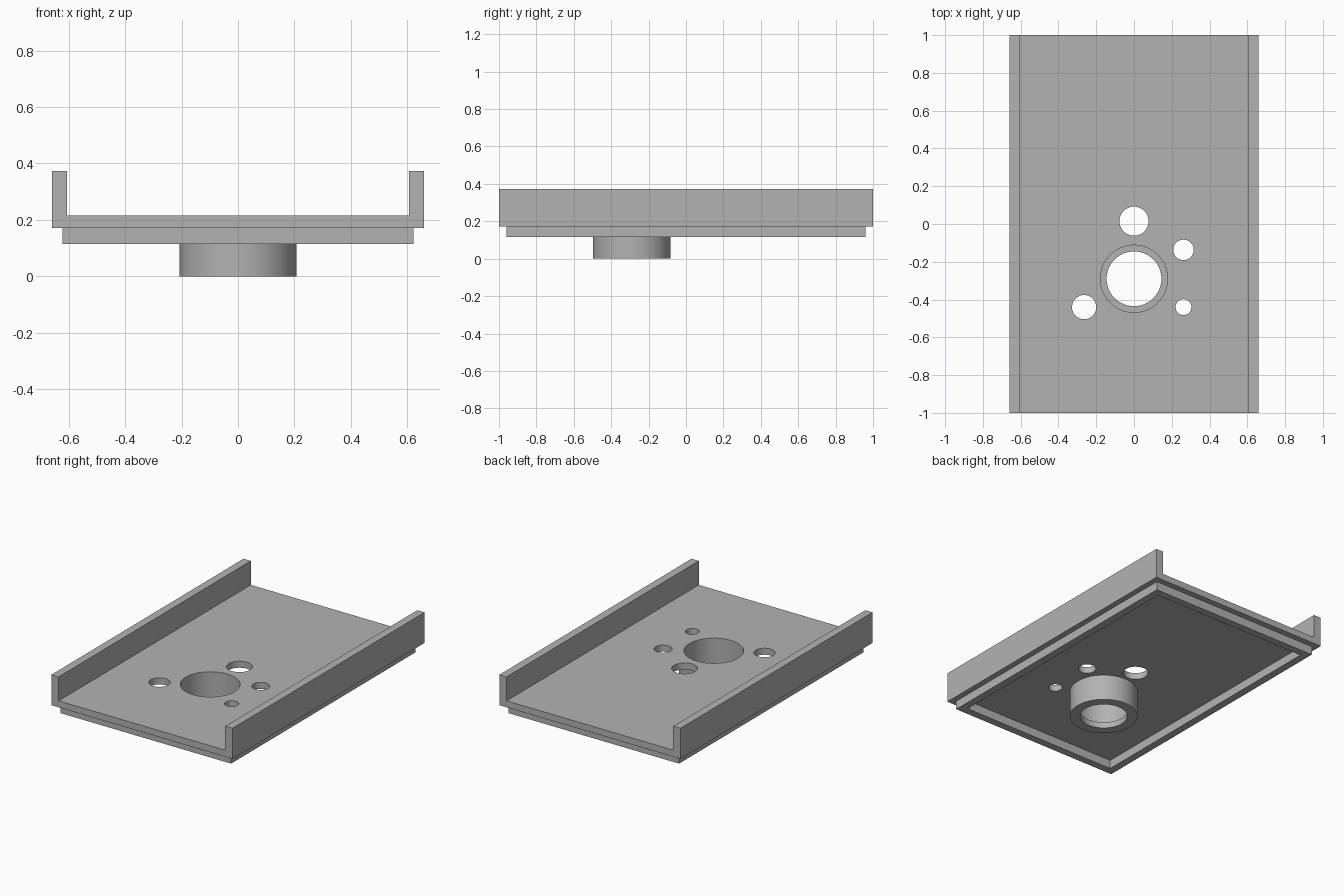
import bpy, bmesh, math

if "Cube" in bpy.data.objects:
    bpy.data.objects.remove(bpy.data.objects["Cube"], do_unlink=True)

grey = bpy.data.materials.new("plain grey")
grey.use_nodes = True
colour = (0.45, 0.45, 0.45, 1)
grey.diffuse_color = colour
grey.node_tree.nodes["Principled BSDF"].inputs["Base Color"].default_value = colour

BASE_Z, FLOOR_Z, WALL_Z = 0.172, 0.215, 0.373
RIM_Z = 0.115
BOSS_Y = -0.29
BORE_R = 0.178


def finish(name, bm):
    bmesh.ops.recalc_face_normals(bm, faces=bm.faces)
    mesh = bpy.data.meshes.new(name)
    bm.to_mesh(mesh)
    bm.free()
    mesh.materials.append(grey)
    obj = bpy.data.objects.new(name, mesh)
    bpy.context.collection.objects.link(obj)
    return obj


def activate(obj):
    bpy.ops.object.select_all(action='DESELECT')
    obj.select_set(True)
    bpy.context.view_layer.objects.active = obj


def smooth(obj):
    activate(obj)
    bpy.ops.object.shade_smooth_by_angle(angle=math.radians(30))


# Channel tray: a U profile pushed along y
half = [(0.607, FLOOR_Z), (0.607, WALL_Z), (0.66, WALL_Z), (0.66, BASE_Z)]
profile = half + [(-x, z) for x, z in reversed(half)]
bm = bmesh.new()
face = bm.faces.new([bm.verts.new((x, -1, z)) for x, z in profile])
ext = bmesh.ops.extrude_face_region(bm, geom=[face])
bmesh.ops.translate(bm, vec=(0, 2, 0),
                    verts=[v for v in ext["geom"] if isinstance(v, bmesh.types.BMVert)])
tray = finish("channel_tray", bm)

# Round holes through the floor: x, y, radius
holes = [(0, BOSS_Y, BORE_R), (0, 0.015, 0.077), (0.262, -0.137, 0.054),
         (0.262, -0.44, 0.042), (-0.264, -0.44, 0.064)]
bm = bmesh.new()
for x, y, r in holes:
    made = bmesh.ops.create_cone(bm, cap_ends=True, segments=64,
                                 radius1=r, radius2=r, depth=0.3)
    bmesh.ops.translate(bm, vec=(x, y, FLOOR_Z), verts=made["verts"])
cutter = finish("hole_cutter", bm)
cutter.hide_render = True
cut = tray.modifiers.new("holes", 'BOOLEAN')
cut.operation = 'DIFFERENCE'
cut.solver = 'EXACT'
cut.object = cutter
activate(tray)
bpy.ops.object.modifier_apply(modifier=cut.name)
bpy.data.objects.remove(cutter, do_unlink=True)
smooth(tray)

# Rectangular rim under the tray
bm = bmesh.new()
loops = []
for inset, z in [(0, BASE_Z), (0, RIM_Z), (0.05, RIM_Z), (0.05, BASE_Z)]:
    x, y = 0.622 - inset, 0.96 - inset
    loops.append([bm.verts.new((sx * x, sy * y, z))
                  for sx, sy in [(-1, -1), (1, -1), (1, 1), (-1, 1)]])
for a, b in zip(loops, loops[1:]):
    for i in range(4):
        j = (i + 1) % 4
        bm.faces.new((a[i], a[j], b[j], b[i]))
finish("underside_rim", bm)

# Stepped hollow boss below the bore, turned from a closed profile
section = [(BORE_R, BASE_Z), (BORE_R, 0.04), (0.145, 0.04),
           (0.145, 0), (0.208, 0), (0.208, BASE_Z)]
bm = bmesh.new()
verts = [bm.verts.new((r, 0, z)) for r, z in section]
edges = [bm.edges.new(pair) for pair in zip(verts, verts[1:])]
bmesh.ops.spin(bm, geom=verts + edges, cent=(0, 0, 0), axis=(0, 0, 1),
               angle=math.tau, steps=64, use_merge=True)
bmesh.ops.remove_doubles(bm, verts=bm.verts, dist=0.0001)
bmesh.ops.translate(bm, vec=(0, BOSS_Y, 0), verts=bm.verts)
boss = finish("stepped_boss", bm)
smooth(boss)
